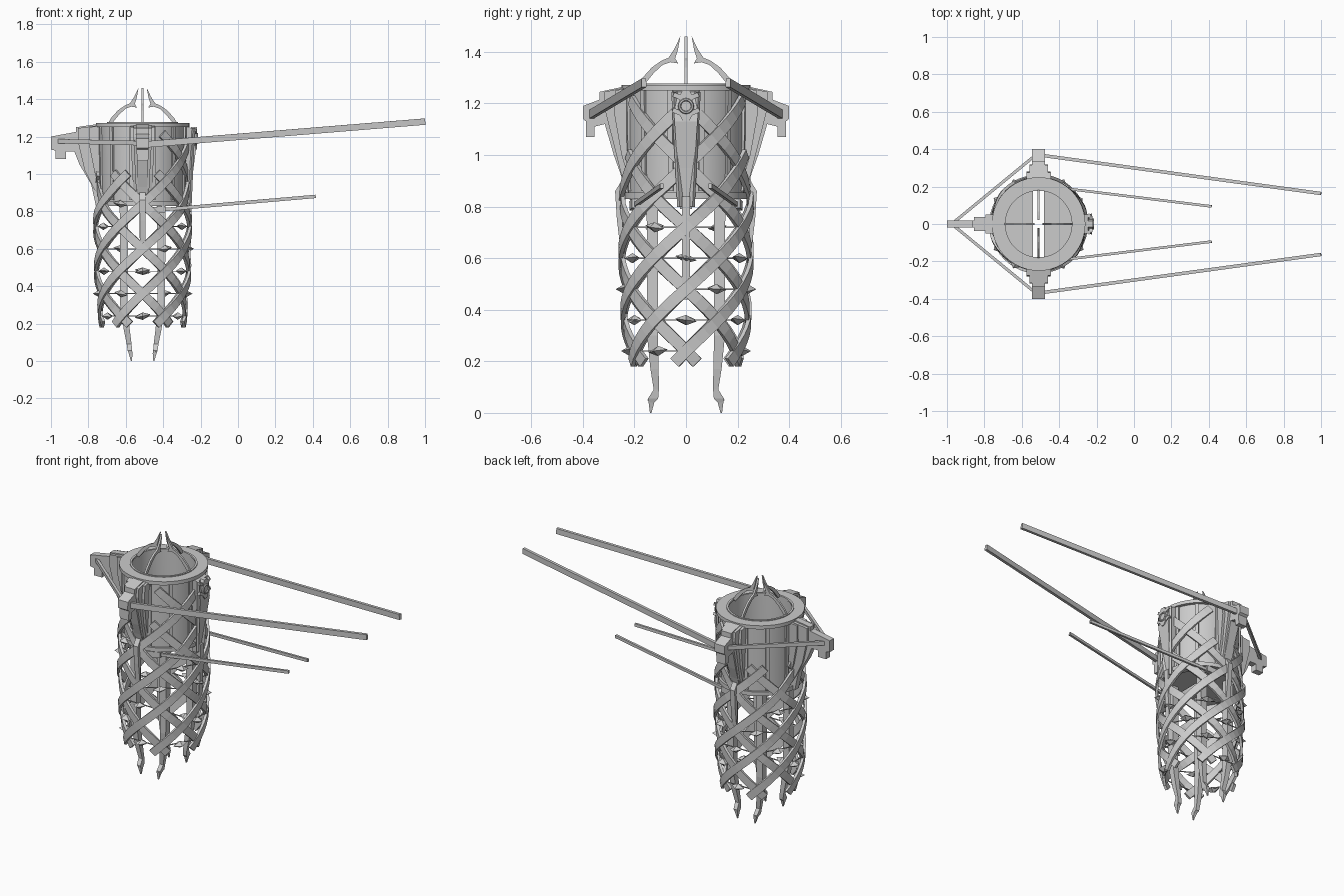
import bpy, math, random
from math import cos, sin, radians
from mathutils import Vector

if "Cube" in bpy.data.objects:
    bpy.data.objects.remove(bpy.data.objects["Cube"])

random.seed(4)
CX = -0.51                      # tower axis
RIGHT, BACK, LEFT, FRONT = 0, 90, 180, 270


def polar(r, deg, z):
    a = radians(deg)
    return Vector((CX + r * cos(a), r * sin(a), z))


def make(name, verts, faces, smooth=False):
    me = bpy.data.meshes.new(name)
    me.from_pydata([tuple(v) for v in verts], [], faces)
    me.validate()
    import bmesh
    bm = bmesh.new()
    bm.from_mesh(me)
    bmesh.ops.recalc_face_normals(bm, faces=bm.faces)
    bm.to_mesh(me)
    bm.free()
    if smooth:
        me.shade_smooth()
        me.set_sharp_from_angle(angle=radians(30))
    ob = bpy.data.objects.new(name, me)
    bpy.context.collection.objects.link(ob)
    return ob


def rings(name, secs):
    """Skin a list of equal-length closed sections and cap both ends."""
    n = len(secs[0])
    verts = [v for s in secs for v in s]
    faces = [(i * n + j, i * n + (j + 1) % n, (i + 1) * n + (j + 1) % n, (i + 1) * n + j)
             for i in range(len(secs) - 1) for j in range(n)]
    faces += [tuple(range(n))[::-1], tuple(range(len(verts) - n, len(verts)))]
    return make(name, verts, faces)


def prism(name, prof, deg, w_top, w_bot=None):
    """Radial (r, z) profile with a tangential width that tapers down."""
    w_bot = w_top if w_bot is None else w_bot
    a = radians(deg)
    tan = Vector((-sin(a), cos(a), 0))

    def side(s):
        out = []
        for r, z in prof:
            f = min(1, max(0, (z - 0.82) / 0.38))
            out.append(polar(r, deg, z) + tan * s * (w_bot + (w_top - w_bot) * f) / 2)
        return out
    return rings(name, [side(-1), side(1)])


def loft(name, secs):
    """Rectangular horizontal sections: x, y, z, width x, width y."""
    return rings(name, [[Vector((x + sx * wx / 2, y + sy * wy / 2, z))
                         for sx, sy in ((-1, -1), (1, -1), (1, 1), (-1, 1))]
                        for x, y, z, wx, wy in secs])


def beam(name, p, q, w, h):
    p, q = Vector(p), Vector(q)
    d = (q - p).normalized()
    s = d.cross(Vector((0, 0, 1))).normalized()
    u = s.cross(d)
    return rings(name, [[c + s * i * w / 2 + u * j * h / 2
                         for i, j in ((-1, -1), (1, -1), (1, 1), (-1, 1))] for c in (p, q)])


def lathe(name, prof, n=48):
    m = len(prof)
    verts = [polar(r, 360 * i / n, z) for i in range(n) for r, z in prof]
    faces = [(i * m + j, i * m + (j + 1) % m, (i + 1) % n * m + (j + 1) % m, (i + 1) % n * m + j)
             for i in range(n) for j in range(m)]
    return make(name, verts, faces, True)


# Hollow drum with overhanging rim, and a hoop round its foot
lathe("drum", [(.185, .855), (.225, .855), (.23, 1.25), (.25, 1.25), (.25, 1.272), (.182, 1.272), (.182, 1.25)])
lathe("drum_foot_hoop", [(.18, .83), (.238, .83), (.238, .855), (.18, .855)])
lathe("rim_inner_lip", [(.178, 1.265), (.19, 1.265), (.19, 1.277), (.178, 1.277)])

# Vertical battens on the drum
for i, deg in enumerate(range(15, 360, 30)):
    prism("drum_batten", [(.22, .86), (.233, .86), (.24, 1.25), (.22, 1.25)], deg, .02)

# Two floor doors with an open slot between them
for s in (-1, 1):
    a0 = math.acos(.03 / .2)
    arc = [(s * .2 * cos(a0 * (2 * i / 14 - 1)), .2 * sin(a0 * (2 * i / 14 - 1))) for i in range(15)]
    rings("floor_door", [[Vector((CX + x, y, z)) for x, y in arc] for z in (.835, .85)])


# Woven lattice of crossing spiral bands
def lattice_radius(z):
    if z < .5:
        return .212 + .036 * sin((z - .15) / .35 * math.pi / 2)
    return .248 + .006 * min(1, (z - .5) / .3) - .014 * min(1, max(0, (z - .8) / .1))


for start in range(0, 360, 60):
    for turn in (-1, 1):
        def point(z):
            return polar(lattice_radius(z) + turn * .004, start + turn * (z - .24) / .12 * 30, z)
        secs, z = [], .195
        while z < 1.23:
            c = point(z)
            if z > 1.01 and c.x < CX + .06:
                break
            t = (point(z + .005) - point(z - .005)).normalized()
            n = Vector((c.x - CX, c.y, 0)).normalized()
            s = n.cross(t)
            secs.append([c + s * i * .023 + n * j * .008
                         for i, j in ((-1, -1), (1, -1), (1, 1), (-1, 1))])
            z += .03
        rings("lattice_band", secs)

# Wires and diamond spikes set in some of the lattice openings
cells = {0: (.36, .6), 30: (.48,), 60: (.36, .6), 90: (.24, .48), 120: (.6,), 150: (.48, .72),
         180: (.36,), 210: (.24, .72), 240: (.36, .84), 270: (.24, .48), 300: (.6,), 330: (.24, .72)}
for deg, heights in cells.items():
    for z in heights:
        r = lattice_radius(z)
        c = polar(r * .96, deg, z)
        a = radians(deg)
        n, t = Vector((cos(a), sin(a), 0)), Vector((-sin(a), cos(a), random.uniform(-.25, .25)))
        beam("lattice_wire", polar(r, deg - 28, z), polar(r, deg + 28, z), .005, .005)
        pts = [c - t * .042, c + t * .042, c + n * .035, c - n * .035,
               c + Vector((0, 0, .02)), c - Vector((0, 0, .02))]
        make("diamond_spike", pts, [(e, s, v) for e in (0, 1) for s, v in ((2, 4), (4, 3), (3, 5), (5, 2))])

# Four inner posts ending in clawed feet
for sx in (-1, 1):
    for sy in (-1, 1):
        path = [(.10, .13, .85, .045, .045), (.10, .13, .3, .04, .042), (.085, .122, .17, .032, .032),
                (.072, .115, .09, .026, .02), (.068, .128, .055, .024, .04), (.064, .134, .04, .02, .022),
                (.06, .137, 0, .006, .006)]
        loft("post_leg", [(CX + sx * x, sy * y, z, wx, wy) for x, y, z, wx, wy in path])
        make("foot_barb", [(CX + sx * .06, sy * .13, .08), (CX + sx * .08, sy * .13, .08),
                           (CX + sx * .07, sy * .15, .05), (CX + sx * .07, sy * .125, .03)],
             [(0, 1, 2), (1, 3, 2), (3, 0, 2), (0, 3, 1)])

# Side brackets at front and back with stepped ribs and hooked ends
side_arm = [(.22, 1.27), (.335, 1.245), (.335, 1.215), (.40, 1.19), (.40, 1.14), (.387, 1.13), (.387, 1.07),
            (.355, 1.07), (.355, 1.11), (.315, 1.12), (.28, 1.0), (.255, .93), (.225, .83)]
side_rib = [(.22, 1.265), (.315, 1.245), (.318, 1.19), (.27, 1.0), (.25, .92), (.22, .86)]
for deg in (FRONT, BACK):
    prism("side_bracket", side_arm, deg, .07, .04)
    prism("side_bracket_rib", side_rib, deg, .1, .06)
    prism("side_bracket_base", [(.22, 1.262), (.275, 1.25), (.28, 1.17), (.25, 1.0), (.22, .9)], deg, .13, .09)
    prism("side_spike", [(.25, .9), (.275, .86), (.268, .75), (.25, .6), (.245, .75)], deg, .045, .03)

# Long bracket on the left
left_arm = [(.22, 1.27), (.355, 1.25), (.355, 1.225), (.49, 1.2), (.49, 1.13), (.465, 1.125), (.465, 1.08),
            (.41, 1.08), (.41, 1.12), (.365, 1.12), (.337, 1.05), (.275, .945), (.25, .83), (.22, .83)]
prism("left_bracket", left_arm, LEFT, .04, .04)
prism("left_bracket_rib", [(.22, 1.262), (.345, 1.245), (.345, 1.17), (.31, 1.02), (.26, .92), (.22, .86)],
      LEFT, .075, .05)
prism("left_bracket_base", [(.22, 1.26), (.285, 1.25), (.285, 1.15), (.255, 1.0), (.22, .9)], LEFT, .1, .07)

# Right rib, its long downward spike and the hanging fitting
prism("right_rib", [(.2, 1.262), (.265, 1.245), (.285, 1.13), (.262, .95), (.245, .79), (.215, .79), (.2, .86)],
      RIGHT, .1, .045)
for s in (-1, 1):
    beam("right_rib_edge", polar(.272, s * 9.5, 1.245), polar(.25, s * 5, .8), .014, .02)
prism("right_spike", [(.225, .84), (.262, .84), (.262, .7), (.25, .44), (.24, .7)], RIGHT, .03, .03)
loft("fitting_block", [(CX + .275, 0, z, .03, w) for z, w in ((1.13, .02), (1.15, .045), (1.23, .05), (1.25, .03))])
for y, z in ((-.03, 1.16), (.03, 1.16), (-.028, 1.22), (.028, 1.22)):
    beam("fitting_prong", (CX + .28, y * .5, z), (CX + .277, y * 1.7, z + .015), .018, .018)
bpy.ops.mesh.primitive_torus_add(major_segments=16, minor_segments=6, major_radius=.025, minor_radius=.006,
                                 location=(CX + .29, 0, 1.19), rotation=(0, radians(90), 0))
bpy.context.object.name = "fitting_ring"

# Curved claws meeting over the opening
claw = [(.187, 1.268), (.168, 1.3), (.132, 1.34), (.095, 1.366), (.068, 1.377), (.045, 1.412), (.022, 1.46),
        (.032, 1.405), (.042, 1.375), (.03, 1.355), (.06, 1.36), (.09, 1.35), (.125, 1.318), (.152, 1.285),
        (.165, 1.268)]
for deg in (RIGHT, BACK, LEFT, FRONT):
    prism("top_claw", claw, deg, .012)

# Long beams reaching right and stays tied to the left bracket
for s in (-1, 1):
    beam("upper_beam", (-.53, s * .372, 1.155), (1.0, s * .163, 1.28), .018, .034)
    beam("lower_beam", (-.45, s * .2, .805), (.415, s * .094, .88), .014, .018)
    beam("stay", (-.53, s * .365, 1.165), (-.965, s * .008, 1.175), .016, .024)
    beam("lower_beam_socket", (-.47, s * .205, .803), (-.39, s * .195, .812), .03, .035)
